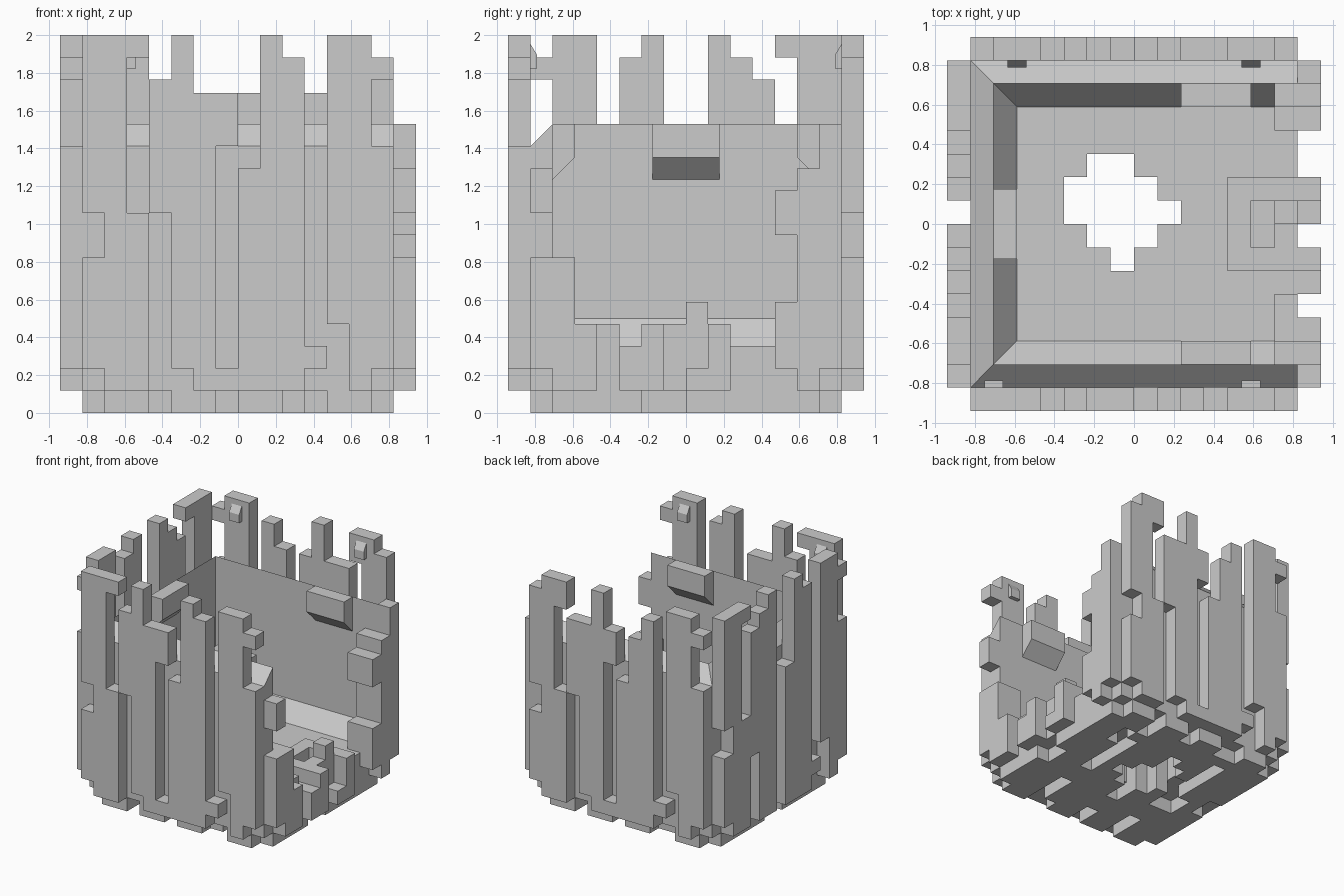
import bpy, bmesh
from math import pi
from mathutils import Matrix, Vector

if "Cube" in bpy.data.objects:
    bpy.data.objects.remove(bpy.data.objects["Cube"], do_unlink=True)

U = 2 / 17  # one block

grey = bpy.data.materials.new("plain grey")
grey.use_nodes = True
grey.diffuse_color = (0.6, 0.6, 0.6, 1)
grey.node_tree.nodes["Principled BSDF"].inputs["Base Color"].default_value = (0.6, 0.6, 0.6, 1)


def finish(name, bm, matrix):
    bmesh.ops.remove_doubles(bm, verts=bm.verts, dist=0.0001)
    bmesh.ops.recalc_face_normals(bm, faces=bm.faces)
    bmesh.ops.transform(bm, matrix=Matrix.Scale(U, 4) @ matrix, verts=bm.verts)
    mesh = bpy.data.meshes.new(name)
    bm.to_mesh(mesh)
    bm.free()
    mesh.materials.append(grey)
    bpy.context.collection.objects.link(bpy.data.objects.new(name, mesh))


def panel(name, cols, near, far, matrix):
    """Jagged board: per column a list of filled spans, between two depths."""
    zs = sorted({z for spans in cols.values() for span in spans for z in span})
    cells = {(c, k) for c, spans in cols.items() for k in range(len(zs) - 1)
             if any(a <= zs[k] and zs[k + 1] <= b for a, b in spans)}
    bm = bmesh.new()

    def quad(*points):
        bm.faces.new([bm.verts.new(p) for p in points])

    for c, k in sorted(cells):
        x0, x1, z0, z1 = c, c + 1, zs[k], zs[k + 1]
        for d in (near, far):
            quad((x0, -d, z0), (x1, -d, z0), (x1, -d, z1), (x0, -d, z1))
        for other, x in (((c - 1, k), x0), ((c + 1, k), x1)):
            if other not in cells:
                quad((x, -near, z0), (x, -far, z0), (x, -far, z1), (x, -near, z1))
        for other, z in (((c, k - 1), z0), ((c, k + 1), z1)):
            if other not in cells:
                quad((x0, -near, z), (x1, -near, z), (x1, -far, z), (x0, -far, z))
    bmesh.ops.remove_doubles(bm, verts=bm.verts, dist=0.0001)
    bmesh.ops.dissolve_limit(bm, angle_limit=0.01, verts=bm.verts, edges=bm.edges)
    finish(name, bm, matrix)


def sweep(name, profile, path, matrix=Matrix()):
    """Loft a (depth, height) profile through stations given by path(depth)."""
    bm = bmesh.new()
    rings = []
    for i in range(len(path(0))):
        rings.append([bm.verts.new((*path(d)[i], z)) for d, z in profile])
    n = len(profile)
    for a, b in zip(rings, rings[1:]):
        for j in range(n):
            bm.faces.new((a[j], a[(j + 1) % n], b[(j + 1) % n], b[j]))
    bm.faces.new(rings[0])
    bm.faces.new(rings[-1])
    finish(name, bm, matrix)


def columns(first, *spans):
    return {first + i: s for i, s in enumerate(spans)}


FRONT = Matrix()
LEFT = Matrix.Rotation(pi / 2, 4, "Z")
BACK = Matrix.Rotation(pi, 4, "Z")
RIGHT = Matrix.Rotation(-pi / 2, 4, "Z")
FLAT = Matrix.Rotation(-pi / 2, 4, "X")

# inner shell on three sides, bevelled rim and sloped foot
sweep("inner_shell", [(7, 1), (7, 12), (6, 13), (6, 4.25), (5, 3), (5, 1)],
      lambda d: [(7, -d), (-d, -d), (-d, d), (7, d)])

# broken wall on the open side
panel("broken_wall", columns(
    -6, [(1, 7)], [(1, 4)], [(1, 4)], [(1, 3)], [(1, 4)], [(1, 4)], [(1, 5)],
    [(1, 4)], [(1, 3)], [(1, 3)], [(1, 5), (8, 10)], [(1, 11)]), 6, 7, LEFT)

# shared right part of the plank walls
edge = [[(4, 17)], [(1, 17)], [(2, 12), (15, 16)]]
start = [[(2, 7), (9, 17)], [(1, 17)], [(1, 9), (16, 17)]]

# outer planks
panel("front_planks", columns(
    -7, *start, [(9, 15)], [(2, 17)], [(1, 14.4)], [(1, 2), (12, 14.4)],
    [(1, 11)], [(1, 17)], [(1, 16)], [(2, 3)], *edge), 7, 8, FRONT)
panel("right_planks", columns(
    -7, *start, [(6, 15)], [(1, 16)], [(1, 17)], [],
    [(1, 11)], [(1, 17)], [(1, 16)], [(2, 3)], *edge), 7, 8, RIGHT)
panel("back_planks", columns(
    -7, [(2, 7), (9, 16)], [(1, 17)], [(1, 9), (15, 17)],
    [(9, 14.4)], [(2, 14.4)], [(1, 17)], [(1, 2), (12, 14.4)],
    [(1, 11)], [(1, 14.4)], [(1, 16)], [(2, 3)], *edge), 7, 8, BACK)
panel("left_broken_planks", columns(
    -7, [(2, 7), (9, 11)], [(1, 7)], [(1, 4)], [], [(1, 3)], [(1, 4)], [],
    [(1, 2)], [(1, 4)], [], [], [(2, 5), (8, 10)], [(1, 11)], [(2, 13)]), 7, 8, LEFT)

# floor with a ragged hole
solid = [(-5, 5)]
hole = {-3: (0, 2), -2: (-1, 3), -1: (-2, 3), 0: (-1, 2), 1: (0, 1)}
floor = {c: [(-5, hole[c][0]), (hole[c][1], 5)] if c in hole else solid
         for c in range(-5, 6)}
panel("floor", floor, 1, 3, FLAT)

# planks under the floor
panel("bottom_planks", columns(
    -7, [(-6, -1), (1, 6)], [(-7, 7)], [(-7, -2), (0, 7)], [(-4, -2), (5, 6)],
    [(-7, 0), (2, 6)], [(-7, -1), (3, 7)], [(-5, -3), (4, 7)],
    [(-7, -1), (2, 6)], [(-7, 0), (1, 7)], [(-6, 7)], [(-3, -1), (4, 5)],
    [(-7, 3), (5, 7)], [(-7, 7)], [(-6, -2), (0, 6)]), 0, 1, FLAT)

# raised plate with a slot beside the broken wall
panel("slotted_plate", columns(4, [(-2, 2)], [(-2, -1), (1, 2)]), 3, 4, FLAT)

# wedge ledges under the rim
ledge = [(6, 13), (5, 13), (5, 11.5), (6, 10.5)]
for name, a, b, side in (("front_ledge", 2, 5, FRONT), ("back_ledge", -5, -2, BACK),
                         ("right_ledge", -1.5, 1.5, RIGHT)):
    sweep(name, ledge, lambda d: [(a, -d), (b, -d)], side)

# small studs inside the tall planks
stud = [(7, 16.6), (6.7, 16.1), (6.7, 15.5), (7, 15.5)]
for name, c, side in (("front_stud_a", -6, FRONT), ("front_stud_b", 5, FRONT),
                      ("back_stud_a", -5, BACK), ("back_stud_b", 5, BACK)):
    sweep(name, stud, lambda d: [(c - 0.4, -d), (c + 0.4, -d)], side)
